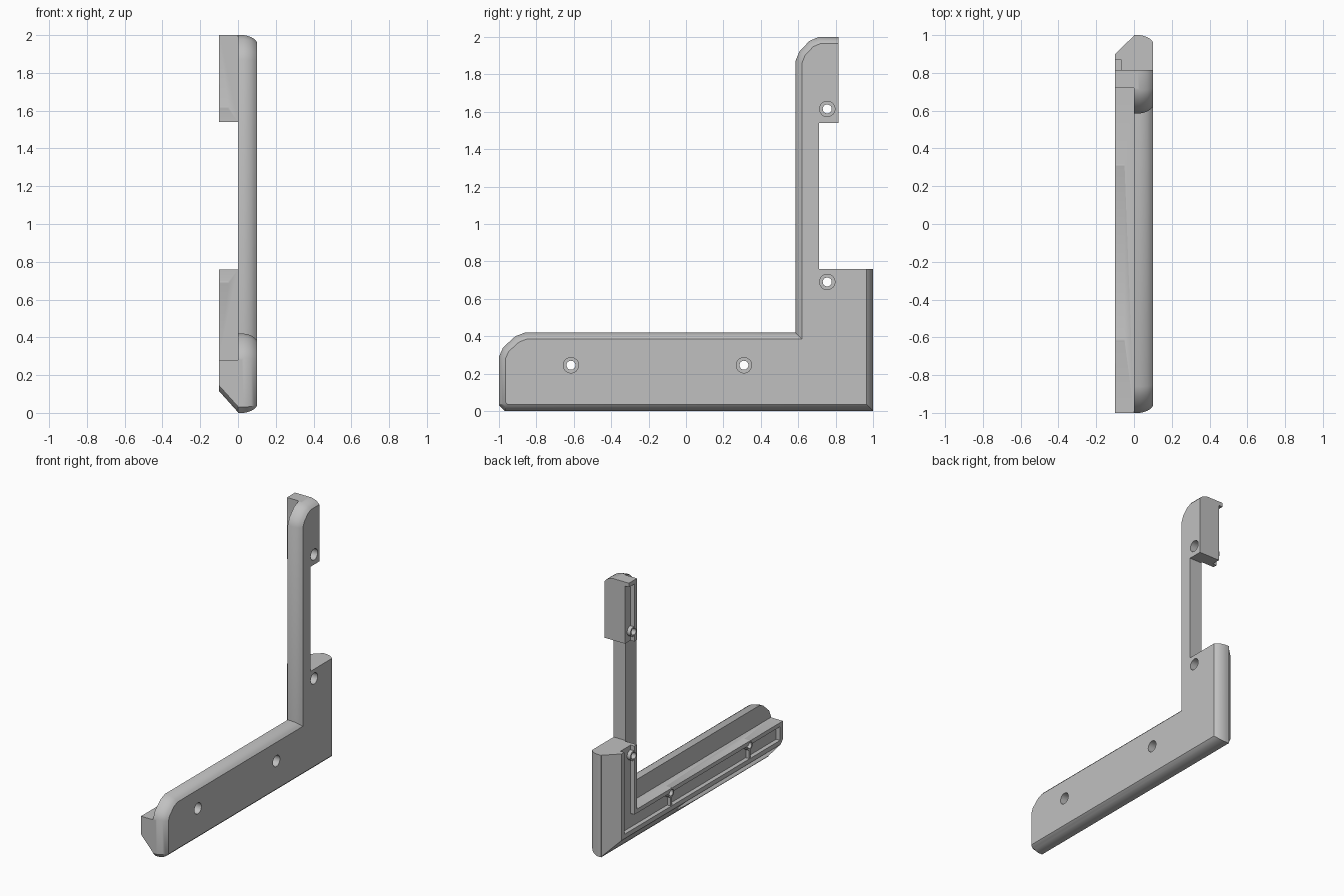
import bpy
import math
from mathutils import Vector

cube = bpy.data.objects.get("Cube")
if cube:
    bpy.data.objects.remove(cube, do_unlink=True)

grey = bpy.data.materials.new("plain_grey")
grey.use_nodes = True
colour = (0.53, 0.53, 0.53, 1)
grey.diffuse_color = colour
grey.node_tree.nodes["Principled BSDF"].inputs["Base Color"].default_value = colour


def new_object(name, verts, faces):
    mesh = bpy.data.meshes.new(name)
    mesh.from_pydata(verts, [], faces)
    mesh.materials.append(grey)
    obj = bpy.data.objects.new(name, mesh)
    bpy.context.collection.objects.link(obj)
    return obj


def inset(outline, amounts, factor):
    """Move each edge of a counter-clockwise outline inward by its own amount."""
    pts = [Vector(p) for p in outline]
    lines = []
    for i, p in enumerate(pts):
        d = (pts[(i + 1) % len(pts)] - p).normalized()
        lines.append((p + Vector((-d.y, d.x)) * amounts[i] * factor, d))
    result = []
    for i, (q, d) in enumerate(lines):
        p, e = lines[i - 1]
        t = (q - p).cross(d) / e.cross(d)
        result.append(p + e * t)
    return result


def loft(name, outline, amounts, layers):
    """Stack inset copies of a y-z outline along x."""
    n = len(outline)
    verts = [(x, p.x, p.y) for x, f in layers for p in inset(outline, amounts, f)]
    faces = [list(range(n))[::-1], [len(verts) - n + i for i in range(n)]]
    for k in range(len(layers) - 1):
        for i in range(n):
            j = (i + 1) % n
            faces.append([k * n + i, k * n + j, k * n + n + j, k * n + n + i])
    return new_object(name, verts, faces)


def box(name, x, y, z):
    outline = [(y[0], z[0]), (y[1], z[0]), (y[1], z[1]), (y[0], z[1])]
    return loft(name, outline, [0] * 4, [(x[0], 0), (x[1], 0)])


def cylinder(name, x, centre, radius):
    ring = [math.tau * i / 32 for i in range(32)]
    outline = [(centre[0] + radius * math.cos(a), centre[1] + radius * math.sin(a))
               for a in ring]
    return loft(name, outline, [0] * 32, [(x[0], 0), (x[1], 0)])


def combine(target, other, operation):
    mod = target.modifiers.new(operation.lower(), "BOOLEAN")
    mod.operation = operation
    mod.solver = "EXACT"
    mod.object = other
    bpy.context.view_layer.objects.active = target
    bpy.ops.object.modifier_apply(modifier=mod.name)
    bpy.data.objects.remove(other, do_unlink=True)


# Corner plate with softened corners and a rounded outer rim
plate = [(-0.97, 0), (1, 0), (1, 0.76), (0.71, 0.76), (0.71, 1.54), (0.815, 1.54),
         (0.815, 2), (0.71, 2), (0.66, 1.979), (0.606, 1.922), (0.585, 1.87),
         (0.585, 0.42), (-0.86, 0.42), (-0.912, 0.4), (-0.978, 0.34), (-1, 0.29),
         (-1, 0.03)]
rim = [0.036] * 2 + [0] * 4 + [0.036] * 11
bracket = loft("corner_bracket", plate, rim,
               [(0, 0), (0.03, 0), (0.05, 0.1), (0.07, 0.3), (0.086, 0.58), (0.1, 1)])

# Rear lip: sloped along the bottom and the back edge
lip = [(-0.97, 0), (1, 0), (1, 0.76), (0.72, 0.76), (0.72, 0.28), (-1, 0.28), (-1, 0.03)]
combine(bracket, loft("rear_lip", lip, [0.115, 0.1, 0, 0, 0, 0, 0.081],
                      [(-0.1, 1), (0, 0.03), (0.02, 0)]), "UNION")
combine(bracket, box("upper_block", (-0.1, 0.02), (0.72, 0.815), (1.54, 2)), "UNION")

# Shallow rear recesses: along the bar, up the lower block, and in the upper block
floor = -0.068
for y, z in [((-0.965, 0.87), (0.148, 0.25)),
             ((0.75, 0.87), (0.2, 0.8)),
             ((0.75, 0.9), (1.5, 1.97))]:
    combine(bracket, box("recess_cutter", (-0.2, floor), y, z), "DIFFERENCE")

# Screw bosses, ribs and stepped holes
holes = [(-0.615, 0.245), (0.31, 0.245), (0.755, 0.69), (0.755, 1.615)]
for y, z in holes:
    if z < 0.5:
        combine(bracket, box("boss_rib", (-0.095, -0.05), (y - 0.008, y + 0.008),
                             (0.14, z)), "UNION")
    combine(bracket, cylinder("screw_boss", (-0.095, -0.05), (y, z), 0.036), "UNION")
for y, z in holes:
    combine(bracket, cylinder("screw_hole", (-0.2, 0.2), (y, z), 0.024), "DIFFERENCE")
    combine(bracket, cylinder("screw_head_recess", (0.04, 0.2), (y, z), 0.041), "DIFFERENCE")

# Smooth rounded rim, crisp corners
bpy.ops.object.select_all(action="DESELECT")
bracket.select_set(True)
bpy.context.view_layer.objects.active = bracket
bpy.ops.object.shade_smooth_by_angle(angle=math.radians(35))
